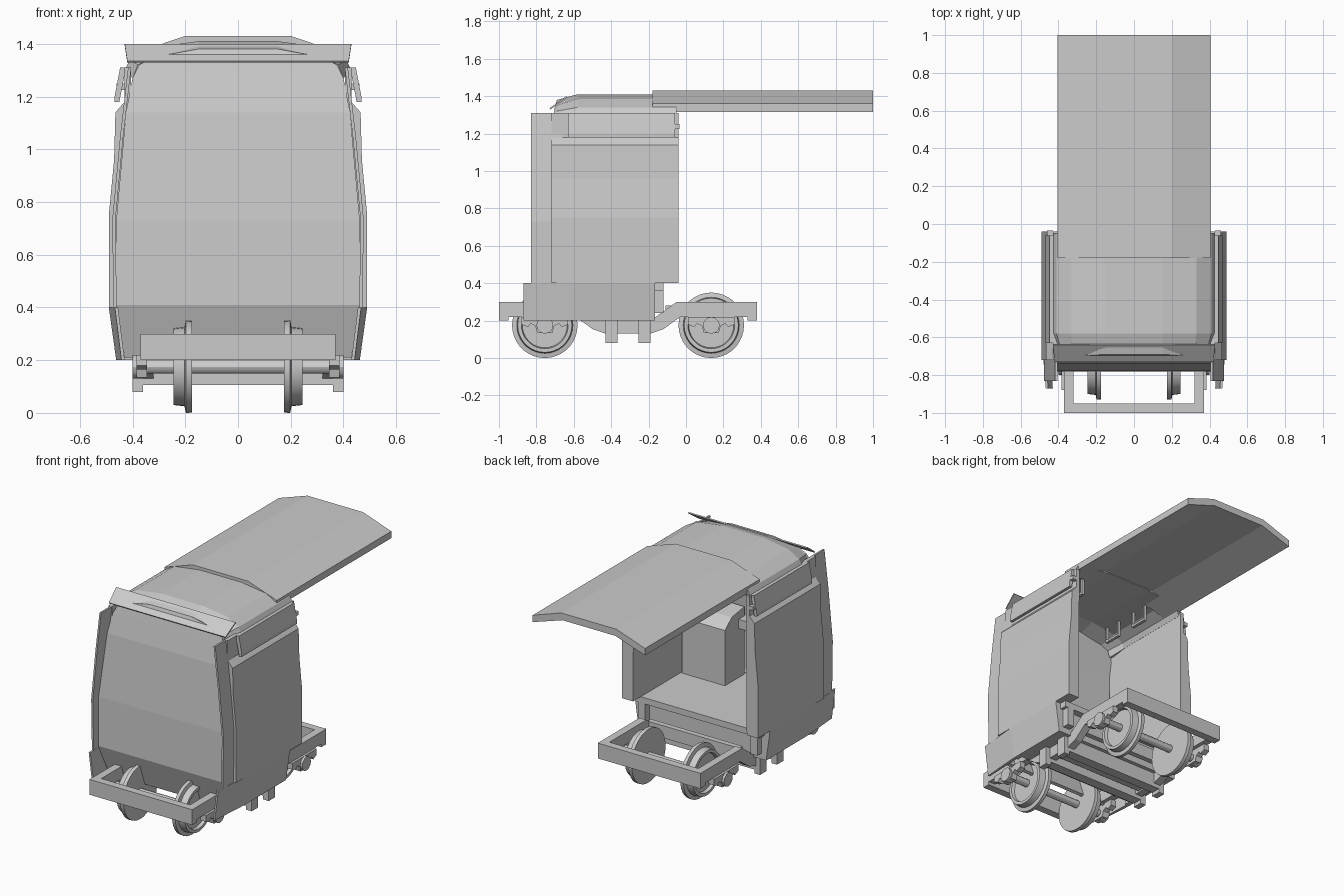
import bpy, bmesh, math

if "Cube" in bpy.data.objects:
    bpy.data.objects.remove(bpy.data.objects["Cube"])

grey = bpy.data.materials.new("light_grey")
grey.use_nodes = True
COLOUR = (0.6, 0.6, 0.6, 1)
grey.diffuse_color = COLOUR
grey.node_tree.nodes["Principled BSDF"].inputs["Base Color"].default_value = COLOUR


def make(name, verts, faces):
    me = bpy.data.meshes.new(name)
    me.from_pydata(verts, [], faces)
    bm = bmesh.new()
    bm.from_mesh(me)
    bmesh.ops.recalc_face_normals(bm, faces=bm.faces)
    bm.to_mesh(me)
    bm.free()
    me.materials.append(grey)
    ob = bpy.data.objects.new(name, me)
    bpy.context.collection.objects.link(ob)
    return ob


def loft(name, rings, capped=True):
    """Join equal closed rings of points."""
    n = len(rings[0])
    faces = [(r * n + i, r * n + (i + 1) % n, (r + 1) * n + (i + 1) % n, (r + 1) * n + i)
             for r in range(len(rings) - 1) for i in range(n)]
    if capped:
        faces += [tuple(range(n)), tuple(range((len(rings) - 1) * n, len(rings) * n))]
    return make(name, [p for ring in rings for p in ring], faces)


def prism(name, pts, axis, a, b):
    """Extrude a 2D outline along an axis from a to b."""
    place = {"x": lambda p, t: (t, p[0], p[1]),
             "y": lambda p, t: (p[0], t, p[1]),
             "z": lambda p, t: (p[0], p[1], t)}[axis]
    return loft(name, [[place(p, t) for p in pts] for t in (a, b)])


def box(name, x0, x1, y0, y1, z0, z1):
    return prism(name, [(x0, y0), (x1, y0), (x1, y1), (x0, y1)], "z", z0, z1)


def mirror(ob):
    """Add the part's copy across x = 0."""
    m = ob.modifiers.new("Mirror", "MIRROR")
    m.use_axis[0] = True
    return ob


def sheet(name, rows, thick):
    """Open grid of rows with thickness."""
    n = len(rows[0])
    faces = [(r * n + i, r * n + i + 1, (r + 1) * n + i + 1, (r + 1) * n + i)
             for r in range(len(rows) - 1) for i in range(n - 1)]
    ob = make(name, [p for row in rows for p in row], faces)
    m = ob.modifiers.new("Solidify", "SOLIDIFY")
    m.thickness = thick
    m.offset = -1
    return ob


def both(half):
    """Complete a half profile (centre outward) across x = 0."""
    return [(-x, z) for x, z in reversed(half)] + half


# Canopy over the open back
prism("canopy", both([(0.2, 1.43), (0.405, 1.36), (0.405, 1.315)])
      + [(0.19, 1.385), (-0.19, 1.385)], "y", -0.18, 1.0)

# Cab roof, sloping down to the windscreen head
rear = both([(0.15, 1.41), (0.33, 1.385), (0.41, 1.34), (0.43, 1.30)])
head = both([(0.15, 1.38), (0.32, 1.35), (0.38, 1.32), (0.40, 1.27)])
sheet("cab_roof", [[(x, y, z) for x, z in p] for p, y in
                   ((rear, -0.05), (rear, -0.58), (head, -0.69))], 0.03)

# Front visor plate with raised corners
sheet("visor_plate", [[(-0.43, -0.64, 1.40), (0.43, -0.64, 1.40)],
                      [(-0.42, -0.73, 1.335), (0.42, -0.73, 1.335)]], 0.008)

# Windscreen and nose: (half width, y, z)
nose = [(0.43, -0.71, 0.21), (0.462, -0.78, 0.41), (0.462, -0.775, 0.73),
        (0.425, -0.74, 1.14), (0.40, -0.715, 1.27), (0.375, -0.705, 1.32),
        (0.32, -0.70, 1.35), (0.15, -0.69, 1.38)]
sheet("windscreen", [[(-w, y, z), (w, y, z)] for w, y, z in nose], 0.02)

# Thin corner fins beside the windscreen
fin = [(0.46, 0.40), (0.465, 0.73), (0.435, 1.05), (0.405, 1.31)]
mirror(prism("corner_fin", fin + [(x + 0.012, z) for x, z in reversed(fin)],
             "y", -0.83, -0.66))

# Side walls
mirror(prism("side_wall", [(0.41, 0.4), (0.49, 0.4), (0.49, 0.75), (0.47, 0.96),
                           (0.465, 1.14), (0.43, 1.18), (0.43, 1.31), (0.405, 1.31)],
             "y", -0.72, -0.04))
mirror(prism("roof_gutter", [(0.425, 1.31), (0.447, 1.31), (0.468, 1.2), (0.468, 1.18),
                             (0.45, 1.18)], "y", -0.63, -0.06))
mirror(box("gutter_bracket", 0.43, 0.46, -0.06, -0.035, 1.225, 1.25))

# Lower skirts, with the front part turned inward
mirror(prism("side_skirt", [(0.43, 0.2), (0.462, 0.2), (0.49, 0.4), (0.43, 0.4)],
             "y", -0.60, -0.165))
mirror(loft("front_skirt", [
    [(0.44, -0.60, 0.2), (0.462, -0.60, 0.2), (0.49, -0.60, 0.4), (0.47, -0.60, 0.4)],
    [(0.43, -0.87, 0.2), (0.442, -0.87, 0.2), (0.467, -0.87, 0.4), (0.455, -0.87, 0.4)]]))

# Cab floor and its supports
box("cab_floor", -0.45, 0.45, -0.75, -0.12, 0.36, 0.40)
box("floor_back_panel", -0.44, 0.44, -0.185, -0.165, 0.2, 0.38)
box("floor_underside", -0.43, 0.43, -0.56, -0.17, 0.2, 0.23)
mirror(box("floor_post", 0.38, 0.43, -0.165, -0.12, 0.24, 0.37))

# Control desk inside the cab
prism("control_desk", [(-0.73, 0.4), (-0.53, 0.4), (-0.53, 0.76), (-0.6, 0.82), (-0.73, 0.84)],
      "x", 0.09, 0.4)
box("dashboard", -0.4, 0.4, -0.755, -0.67, 0.72, 0.78)

# Hand loops below the roof
for i, y in enumerate((-0.5, -0.25)):
    mirror(box(f"hand_loop_bar_{i}", 0.24, 0.26, y - 0.06, y + 0.06, 1.26, 1.275))
    for k in (-0.06, 0.05):
        mirror(box(f"hand_loop_stem_{i}", 0.24, 0.26, y + k, y + k + 0.01, 1.27, 1.37))

# Truck frame: side beams dropping at the middle, with end bars
MID = -0.31
half = [(0.12, 0.2), (0.26, 0.3), (0.69, 0.3), (0.69, 0.22), (0.28, 0.22),
        (0.19, 0.155), (0.12, 0.13)]
outline = [(MID + y, z) for y, z in half] + [(MID - y, z) for y, z in reversed(half)]
mirror(prism("frame_side_beam", outline, "x", 0.32, 0.37))
for s in (-1, 1):
    ya, yb = sorted((MID + s * 0.69, MID + s * 0.64))
    box("frame_end_bar", -0.37, 0.37, ya, yb, 0.2, 0.3)
    ya, yb = sorted((MID + s * 0.055, MID + s * 0.12))
    box("frame_cross_beam", -0.37, 0.37, ya, yb, 0.105, 0.2)
    mirror(box("hanging_post", 0.36, 0.40, ya, yb, 0.08, 0.2))
    ya, yb = sorted((MID + s * 0.20, MID + s * 0.235))
    box("frame_inner_beam", -0.33, 0.33, ya, yb, 0.2, 0.28)
box("frame_centre_beam", -0.37, 0.37, MID - 0.03, MID + 0.03, 0.14, 0.2)


def lathe(name, y, z, profile, sides):
    """Round part on the x axis from (x, radius) pairs."""
    rings = [[(x, y + r * math.cos(2 * math.pi * i / sides),
               z + r * math.sin(2 * math.pi * i / sides)) for i in range(sides)]
             for x, r in profile]
    ob = loft(name, rings)
    bpy.ops.object.select_all(action="DESELECT")
    ob.select_set(True)
    bpy.context.view_layer.objects.active = ob
    bpy.ops.object.shade_smooth_by_angle(angle=math.radians(30))
    return ob


# Wheels, axles and axle boxes
for label, y in (("front", -0.755), ("rear", 0.135)):
    mirror(lathe(f"{label}_wheel", y, 0.175,
                 [(0.175, 0.14), (0.175, 0.174), (0.198, 0.175), (0.203, 0.15),
                  (0.245, 0.145), (0.245, 0.125), (0.225, 0.12), (0.225, 0.04)], 36))
    lathe(f"{label}_axle", y, 0.175, [(-0.37, 0.025), (0.37, 0.025)], 12)
    arch = [(0.125, 0.22), (0.125, 0.18), (0.09, 0.165), (0.075, 0.185), (0.05, 0.17),
            (0.04, 0.135)]
    mirror(prism(f"{label}_axle_box", [(y + a, z) for a, z in arch]
                 + [(y - a, z) for a, z in reversed(arch)], "x", 0.345, 0.385))
    mirror(lathe(f"{label}_axle_cap", y, 0.175, [(0.36, 0.045), (0.40, 0.045)], 12))
